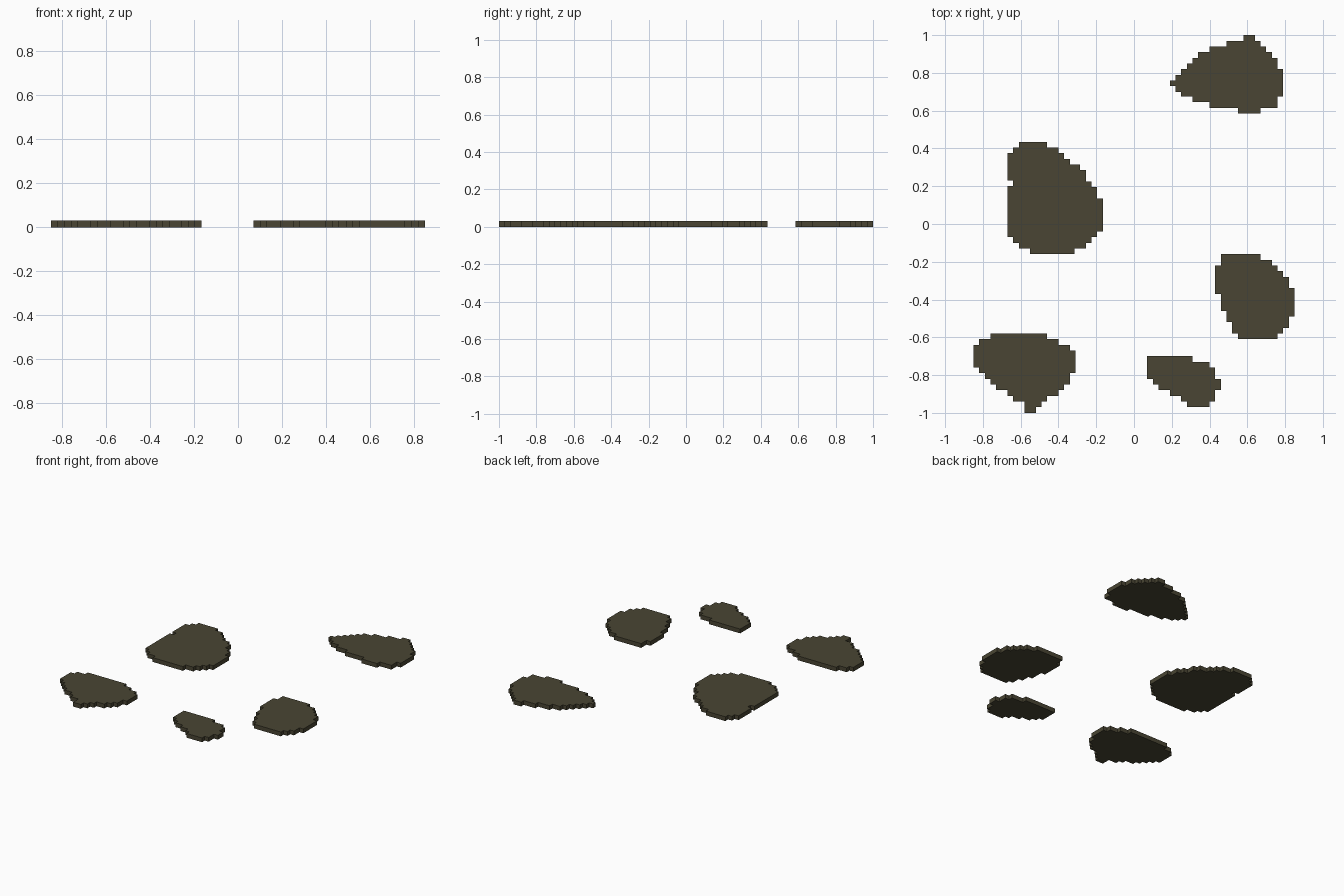
import bpy, bmesh

THICK = 0.03

mat = bpy.data.materials.new("dark olive")
mat.diffuse_color = (0.067, 0.060, 0.033, 1)


def patch(name, top, left, right):
    """Flat stepped slab. Each edge is read from the top down as (x, y where that step ends)."""
    def steps(edge):
        pts, y = [], top
        for x, y_end in edge:
            pts += [(x, y), (x, y_end)]
            y = y_end
        return pts
    outline = steps(left) + steps(right)[::-1]   # counter-clockwise
    bm = bmesh.new()
    face = bm.faces.new([bm.verts.new((x, y, 0)) for x, y in outline])
    ext = bmesh.ops.extrude_face_region(bm, geom=[face], use_keep_orig=True)
    for v in ext["geom"]:
        if isinstance(v, bmesh.types.BMVert):
            v.co.z = THICK
    bmesh.ops.recalc_face_normals(bm, faces=bm.faces)
    bmesh.ops.triangulate(bm, faces=[f for f in bm.faces if len(f.verts) > 4])
    mesh = bpy.data.meshes.new(name)
    bm.to_mesh(mesh)
    bm.free()
    mesh.materials.append(mat)
    bpy.context.collection.objects.link(bpy.data.objects.new(name, mesh))


# back right patch
patch("back_right_patch", 1.0,
      [(.58, .97), (.49, .94), (.40, .91), (.34, .88), (.31, .85), (.28, .82), (.25, .79),
       (.22, .76), (.19, .73), (.22, .70), (.25, .675), (.31, .645), (.40, .615), (.55, .585)],
      [(.64, .97), (.67, .94), (.70, .91), (.73, .88), (.76, .82), (.79, .675),
       (.76, .615), (.67, .585)])

# large middle left patch, with a small notch on its left edge
patch("middle_left_patch", .435,
      [(-.61, .405), (-.64, .375), (-.67, .23), (-.64, .20), (-.67, -.07), (-.64, -.10),
       (-.61, -.13), (-.55, -.16)],
      [(-.46, .405), (-.40, .375), (-.37, .345), (-.34, .315), (-.285, .285), (-.255, .225),
       (-.225, .195), (-.195, .135), (-.165, -.04), (-.195, -.07), (-.225, -.10),
       (-.255, -.13), (-.315, -.16)])

# middle right patch
patch("middle_right_patch", -.16,
      [(.46, -.22), (.43, -.37), (.46, -.46), (.49, -.52), (.52, -.58), (.55, -.61)],
      [(.67, -.19), (.73, -.22), (.76, -.25), (.79, -.28), (.82, -.34), (.85, -.49),
       (.82, -.55), (.79, -.58), (.76, -.61)])

# front left patch
patch("front_left_patch", -.58,
      [(-.76, -.61), (-.82, -.64), (-.85, -.76), (-.82, -.79), (-.79, -.82), (-.76, -.85),
       (-.73, -.88), (-.67, -.91), (-.64, -.94), (-.58, -1.0)],
      [(-.46, -.61), (-.40, -.64), (-.34, -.67), (-.31, -.79), (-.34, -.85), (-.37, -.88),
       (-.40, -.91), (-.46, -.94), (-.49, -.97), (-.52, -1.0)])

# small front right patch
patch("front_right_patch", -.70,
      [(.07, -.82), (.10, -.85), (.13, -.88), (.19, -.91), (.25, -.94), (.28, -.97)],
      [(.31, -.73), (.40, -.76), (.43, -.82), (.46, -.88), (.43, -.94), (.40, -.97)])
